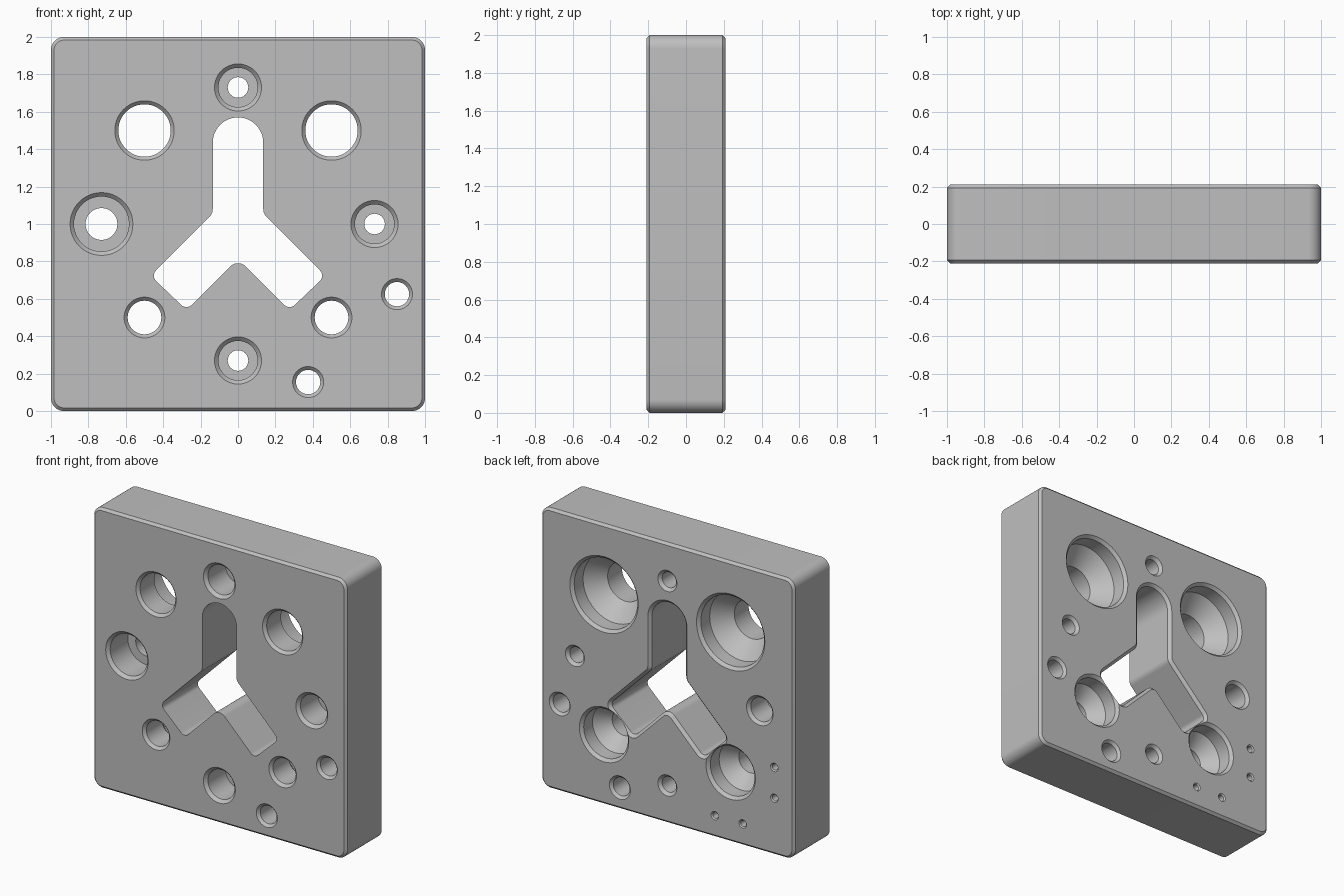
import bpy
import bmesh
import math
from mathutils import Vector

if "Cube" in bpy.data.objects:
    bpy.data.objects.remove(bpy.data.objects["Cube"])

HALF = 0.21      # half thickness of the block
OVER = 0.02      # how far cutters reach past a face

grey = bpy.data.materials.new("machined grey")
grey.use_nodes = True
grey.diffuse_color = (0.52, 0.52, 0.52, 1)
grey.node_tree.nodes["Principled BSDF"].inputs["Base Color"].default_value = (0.52, 0.52, 0.52, 1)


def rounded(corners, offset=0.0, steps=12):
    """Counter-clockwise (x, z, radius) corners, filleted and grown by offset."""
    points = []
    count = len(corners)
    for i, (x, z, radius) in enumerate(corners):
        p = Vector((x, z))
        before = (p - Vector(corners[i - 1][:2])).normalized()
        after = (Vector(corners[(i + 1) % count][:2]) - p).normalized()
        n0, n1 = Vector((before.y, -before.x)), Vector((after.y, -after.x))
        turn = math.atan2(before.cross(after), before.dot(after))
        sign = 1 if turn > 0 else -1
        centre = p - sign * radius * (n0 + n1) / (1 + n0.dot(n1))
        start = math.atan2(n0.y, n0.x)
        for k in range(steps + 1):
            a = start + turn * k / steps
            points.append(centre + (sign * radius + offset) * Vector((math.cos(a), math.sin(a))))
    return points


def loft(name, rings):
    """Closed solid through (y, outline) rings with equal point counts."""
    bm = bmesh.new()
    loops = [[bm.verts.new((p.x, y, p.y)) for p in outline] for y, outline in rings]
    for a, b in zip(loops, loops[1:]):
        for i in range(len(a)):
            bm.faces.new((a[i - 1], a[i], b[i], b[i - 1]))
    bm.faces.new(loops[0])
    bm.faces.new(loops[-1])
    bmesh.ops.remove_doubles(bm, verts=bm.verts, dist=1e-5)
    bmesh.ops.recalc_face_normals(bm, faces=bm.faces)
    mesh = bpy.data.meshes.new(name)
    bm.to_mesh(mesh)
    bm.free()
    mesh.materials.append(grey)
    obj = bpy.data.objects.new(name, mesh)
    bpy.context.collection.objects.link(obj)
    return obj


def circle(x, z, r, sides=48):
    return [Vector((x + r * math.cos(math.tau * i / sides),
                    z + r * math.sin(math.tau * i / sides))) for i in range(sides)]


def bore(name, x, z, profile):
    """Turned cutter from (y, radius) pairs."""
    return loft(name, [(y, circle(x, z, r)) for y, r in profile])


def front_lip(r, c):
    return [(-HALF - OVER, r + c + OVER), (-HALF + c, r)]


def back_lip(r, c):
    return [(HALF - c, r), (HALF + OVER, r + c + OVER)]


# Block with rounded corners and chamfered front and back rims
square = [(-1, 0, 0.07), (1, 0, 0.07), (1, 2, 0.07), (-1, 2, 0.07)]
rim = 0.017
block = loft("block", [(-HALF, rounded(square, -rim)), (-HALF + rim, rounded(square)),
                       (HALF - rim, rounded(square)), (HALF, rounded(square, -rim))])
cutters = []

# Three-armed slot, chamfered at the back
right = [(0, 0.815, 0.06), (0.275, 0.54, 0.04), (0.467, 0.723, 0.04),
         (0.135, 1.055, 0.06), (0.135, 1.57, 0.135)]
slot = right + [(-x, z, r) for x, z, r in reversed(right[1:])]
cutters.append(loft("slot_cutter", [
    (-HALF - OVER, rounded(slot)), (HALF - 0.02, rounded(slot)),
    (HALF + OVER, rounded(slot, 0.04))]))

# Large and medium through holes opening into tapered bores at the back
for side in (-1, 1):
    for z, r, wide, straight, taper in ((1.5, 0.14, 0.25, 0.12, 0.24),
                                        (0.5, 0.09, 0.175, 0.12, 0.22)):
        cutters.append(bore("tapered_bore_cutter", side * 0.5, z,
                            front_lip(r, 0.019)
                            + [(HALF - taper, r), (HALF - straight, wide)]
                            + back_lip(wide, 0.02)))

# Counterbored screw holes
for x, z, head, shank in ((0, 1.73, 0.105, 0.055), (0.73, 1, 0.105, 0.055),
                          (0, 0.27, 0.105, 0.055), (-0.73, 1, 0.147, 0.085)):
    floor = -HALF + 0.22
    cutters.append(bore("counterbore_cutter", x, z,
                        front_lip(head, 0.021) + [(floor, head), (floor, shank)]
                        + back_lip(shank, 0.02)))

# Plain through holes
for x, z in ((0.85, 0.625), (0.375, 0.155)):
    cutters.append(bore("plain_hole_cutter", x, z,
                        front_lip(0.065, 0.018) + back_lip(0.065, 0.018)))

# Small blind holes at the back
for x, z in ((-0.845, 0.625), (-0.845, 0.405), (-0.375, 0.155), (-0.595, 0.155)):
    cutters.append(bore("blind_hole_cutter", x, z,
                        [(HALF - 0.13, 0.002), (HALF - 0.12, 0.022)] + back_lip(0.022, 0.008)))

# Cut everything out, keep the finished mesh and drop the cutters
for cutter in cutters:
    cutter.hide_render = True
    cut = block.modifiers.new(cutter.name, "BOOLEAN")
    cut.operation = "DIFFERENCE"
    cut.solver = "EXACT"
    cut.object = cutter
bpy.context.view_layer.update()
finished = bpy.data.meshes.new_from_object(
    block.evaluated_get(bpy.context.evaluated_depsgraph_get()))
block.modifiers.clear()
block.data = finished
for cutter in cutters:
    bpy.data.objects.remove(cutter)

# One material, smooth curves, crisp edges
finished.materials.clear()
finished.materials.append(grey)
for face in finished.polygons:
    face.material_index = 0
bpy.ops.object.select_all(action="DESELECT")
block.select_set(True)
bpy.context.view_layer.objects.active = block
bpy.ops.object.shade_smooth_by_angle(angle=math.radians(30))
